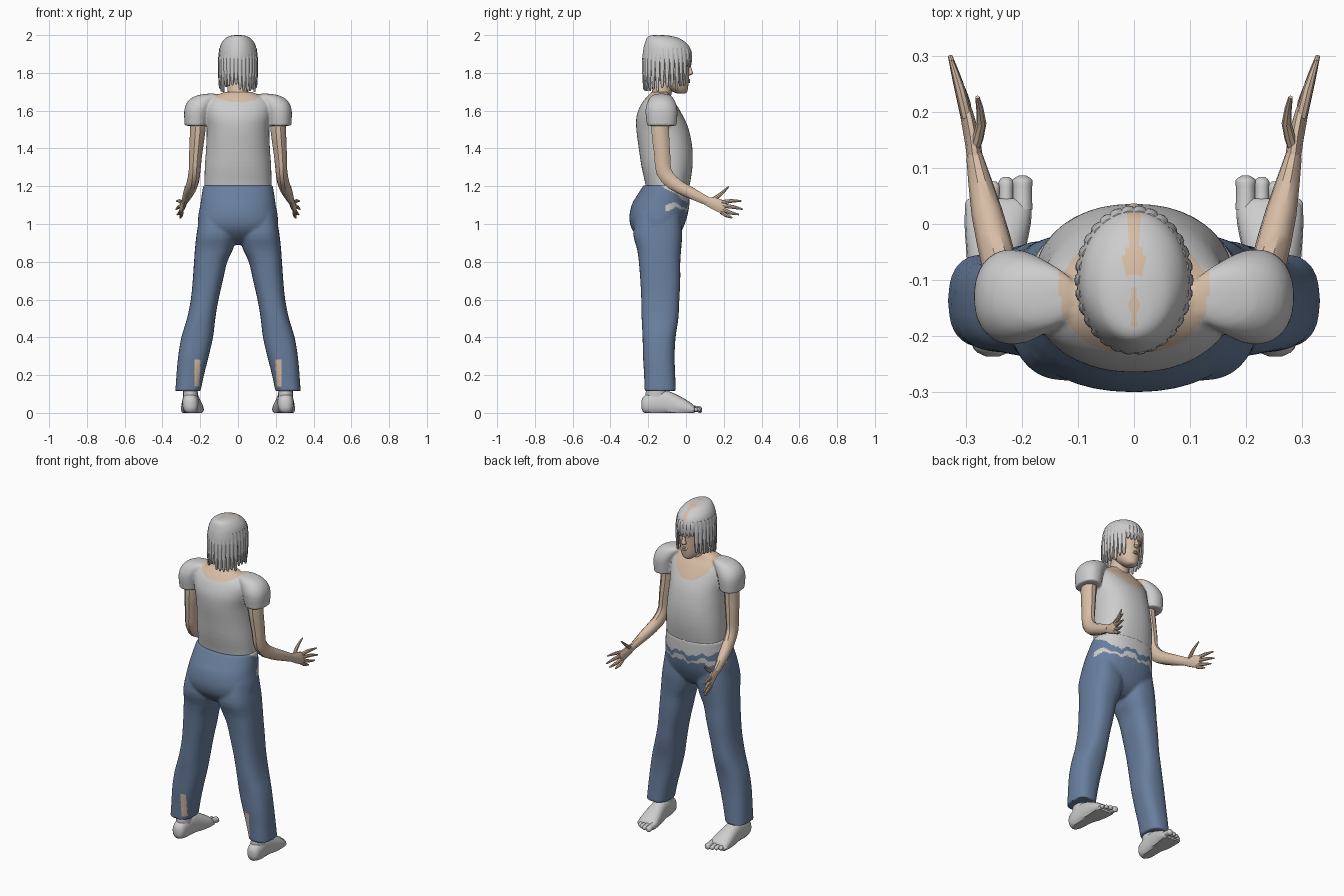
import bpy, bmesh, math, random
from mathutils import Vector

random.seed(4)
cube = bpy.data.objects.get("Cube")
if cube:
    bpy.data.objects.remove(cube, do_unlink=True)


def material(name, rgb):
    m = bpy.data.materials.new(name)
    m.diffuse_color = (*rgb, 1)
    m.use_nodes = True
    m.node_tree.nodes["Principled BSDF"].inputs["Base Color"].default_value = (*rgb, 1)
    return m


GREY = material("light_grey", (0.61, 0.61, 0.61))
SKIN = material("skin", (0.68, 0.51, 0.38))
BLUE = material("denim_blue", (0.14, 0.21, 0.34))
X, Y, Z = Vector((1, 0, 0)), Vector((0, 1, 0)), Vector((0, 0, 1))
parts = []


def smooth_path(rows, steps):
    """Catmull-Rom interpolation of rows of numbers."""
    out = []
    for i in range(len(rows) - 1):
        a, b, c, d = (rows[min(max(i + k, 0), len(rows) - 1)] for k in (-1, 0, 1, 2))
        for s in range(steps):
            t = s / steps
            out.append([0.5 * (2 * q + (r - p) * t + (2 * p - 5 * q + 4 * r - w) * t * t
                               + (3 * q - p - 3 * r + w) * t ** 3) for p, q, r, w in zip(a, b, c, d)])
    return out + [list(rows[-1])]


def sweep(bm, rows, n=16, steps=3, side=1, axis=None, ref=X, power=2.0):
    """Closed tube through rows of (x, y, z, radius along ref, other radius)."""
    rows = smooth_path(rows, steps)
    pts = [Vector(r[:3]) for r in rows]
    rings = []
    for i, r in enumerate(rows):
        t = axis or (pts[min(i + 1, len(pts) - 1)] - pts[max(i - 1, 0)]).normalized()
        u = (ref - t * ref.dot(t)).normalized()
        v = t.cross(u)
        ring = []
        for k in range(n):
            a = 2 * math.pi * k / n
            c, s = math.cos(a), math.sin(a)
            e = 2 / power
            p = (pts[i] + u * math.copysign(abs(c) ** e, c) * max(r[3], 0.001)
                 + v * math.copysign(abs(s) ** e, s) * max(r[4], 0.001))
            ring.append(bm.verts.new((p.x * side, p.y, p.z)))
        rings.append(ring)
    for a, b in zip(rings, rings[1:]):
        for k in range(n):
            bm.faces.new((a[k], a[(k + 1) % n], b[(k + 1) % n], b[k]))
    bm.faces.new(rings[0])
    bm.faces.new(rings[-1])


def slabs(rows):
    """Turn (z, x_min, x_max, y_min, y_max) into sweep rows."""
    return [((b + a) / 2, (c + d) / 2, z, (b - a) / 2, (d - c) / 2) for z, a, b, c, d in rows]


def finish(name, bm, mats, rule=None, voxel=0):
    """Make the object, optionally fuse it, and colour faces by a rule."""
    bmesh.ops.recalc_face_normals(bm, faces=bm.faces[:])
    me = bpy.data.meshes.new(name)
    bm.to_mesh(me)
    bm.free()
    ob = bpy.data.objects.new(name, me)
    bpy.context.scene.collection.objects.link(ob)
    if voxel:
        rm = ob.modifiers.new("fuse", 'REMESH')
        rm.mode, rm.voxel_size = 'VOXEL', voxel
        sm = ob.modifiers.new("relax", 'SMOOTH')
        sm.factor, sm.iterations = 0.5, 8
        dg = bpy.context.evaluated_depsgraph_get()
        ob.data = bpy.data.meshes.new_from_object(ob.evaluated_get(dg))
        ob.modifiers.clear()
        bpy.data.meshes.remove(me)
        ob.data.name = name
    ob.data.materials.clear()
    for m in mats:
        ob.data.materials.append(m)
    for f in ob.data.polygons:
        f.material_index = rule(f.center, f.normal) if rule else 0
    parts.append(ob)
    return ob


# Shirt: torso and puffed sleeves fused, with a scooped neckline
bm = bmesh.new()
sweep(bm, slabs([(z, -w, w, a, b) for z, w, a, b in (
    (1.14, .172, -.21, .0), (1.2, .177, -.213, .018), (1.3, .176, -.235, .034), (1.4, .169, -.25, .034),
    (1.5, .166, -.263, .015), (1.57, .175, -.262, -.015), (1.63, .175, -.24, -.05),
    (1.67, .14, -.21, -.08), (1.70, .07, -.18, -.09))]), n=40, axis=Z, power=2.2)
for s in (1, -1):
    sweep(bm, [(.222, -.128, 1.52, .06, .078), (.216, -.13, 1.6, .069, .085), (.193, -.13, 1.65, .072, .072),
               (.16, -.13, 1.68, .06, .05), (.14, -.13, 1.69, .02, .02)], n=28, side=s, axis=Z, power=2.2)


def neckline(c, n):
    depth = .145 if c.y > -.13 else .06
    return int((c.x / .135) ** 2 + ((c.z - 1.705) / depth) ** 2 < 1)


finish("shirt", bm, [GREY, SKIN], neckline, 0.006)

# Trousers: hips and legs fused, ragged shirt hem in front, torn patch at the calves
bm = bmesh.new()
sweep(bm, slabs([(z, -w, w, a, b) for z, w, a, b in (
    (1.205, .184, -.225, .02), (1.15, .193, -.26, .02), (1.1, .2, -.288, .018), (1.03, .212, -.3, .004),
    (.97, .205, -.285, -.02), (.92, .15, -.24, -.05), (.89, .07, -.19, -.09))]), n=40, axis=Z, power=2.2)
for s in (1, -1):
    sweep(bm, slabs([(1.06, .03, .2, -.26, -.03), (.95, .012, .219, -.28, -.02), (.87, .025, .228, -.26, -.025),
                     (.8, .057, .233, -.25, -.03), (.7, .08, .24, -.242, -.03), (.6, .103, .25, -.237, -.035),
                     (.5, .12, .27, -.235, -.04), (.4, .132, .30, -.23, -.055), (.3, .155, .317, -.228, -.06),
                     (.2, .18, .326, -.222, -.057), (.115, .198, .332, -.22, -.053)]),
          n=28, side=s, axis=Z, power=2.5)


def trousers_rule(c, n):
    wave = .010 * math.sin(45 * c.x) + .006 * math.sin(110 * c.x + 1)
    drop = min(max((c.y + .16) / .15, 0), 1)
    if c.y > -.16 and c.z > 1.215 - .09 * drop + wave * drop:
        return 1
    if c.y > -.11 and abs(c.z - 1.085 - wave) < .011 + .006 * math.sin(38 * c.x):
        return 1
    if n.y < -.1 and .14 < c.z < .28 and abs(abs(c.x) - .213 - (.28 - c.z) * .04) < .015:
        return 2
    return 0


finish("trousers", bm, [BLUE, GREY, SKIN], trousers_rule, 0.0065)

# Neck, head and facial features
bm = bmesh.new()
sweep(bm, [(0, -.145, 1.6, .075, .07), (0, -.135, 1.67, .058, .054), (0, -.11, 1.77, .055, .055)], axis=Z)
finish("neck", bm, [SKIN])
bm = bmesh.new()
sweep(bm, slabs([(z, -w, w, a, b) for z, w, a, b in (
    (1.69, .02, -.045, -.005), (1.70, .036, -.07, .006), (1.73, .058, -.12, .012), (1.77, .07, -.175, .016),
    (1.82, .08, -.2, .018), (1.88, .086, -.212, .02), (1.94, .08, -.2, .0), (1.975, .05, -.17, -.05))]),
    n=24, axis=Z)
finish("head", bm, [SKIN])
bm = bmesh.new()
sweep(bm, [(0, .012, 1.85, .007, .008), (0, .022, 1.815, .010, .011), (0, .023, 1.795, .016, .014),
           (0, .014, 1.786, .008, .006)], n=10, axis=Z)
finish("nose", bm, [SKIN])
bm = bmesh.new()
for z in (1.752, 1.762):
    sweep(bm, [(-.024, .006, z, .002, .002), (0, .015, z, .006, .008), (.024, .006, z, .002, .002)],
          n=8, axis=X, ref=Z)
finish("lips", bm, [SKIN])

# Hair: cap with a parting, then hanging locks
bm = bmesh.new()
sweep(bm, slabs([(z, -w, w, a, b) for z, w, a, b in (
    (1.855, .1, -.228, .028), (1.89, .102, -.23, .03), (1.93, .097, -.225, .022), (1.96, .086, -.217, .0),
    (1.985, .064, -.207, -.04), (1.997, .036, -.19, -.09), (2.0, .01, -.16, -.13))]), n=48, steps=4, axis=Z)


def parting(c, n):
    return int(c.z > 1.9 and ((-.09 < c.y < .03 and abs(c.x) < .008 + max(0, .015 - abs(c.y + .07) * .5))
                              or (-.18 < c.y < -.11 and abs(c.x) < .005)))


finish("hair_cap", bm, [GREY, SKIN], parting)
bm = bmesh.new()
for i in range(30):
    a = 2 * math.pi * (i + .5) / 30
    out = Vector((math.sin(a), math.cos(a), 0))        # angle 0 looks along the face
    front = math.cos(a)
    if front > .8:
        bottom = 1.83 + random.uniform(0, .015)
    elif front > .55:
        bottom = 1.73 + random.uniform(0, .02)
    else:
        bottom = 1.69 + random.uniform(0, .04) + .03 * max(0, -front - .6)
    rows = []
    for t, grow, wide in ((0, .93, .011), (.3, 1.0, .0125), (.7, .99, .0105), (.93, .96, .008), (1, .95, .003)):
        z = 1.93 + (bottom - 1.93) * t
        rows.append((out.x * .1 * grow, -.1 + out.y * .127 * grow, z, wide, .006))
    sweep(bm, rows, n=8, axis=Z, ref=Vector((out.y, -out.x, 0)))
finish("hair_locks", bm, [GREY])

for s, label in ((1, "left"), (-1, "right")):
    # Bare arm, bent at the elbow
    bm = bmesh.new()
    sweep(bm, [(.21, -.13, 1.6, .04, .045), (.213, -.137, 1.5, .041, .049), (.225, -.125, 1.36, .034, .044),
               (.23, -.118, 1.28, .031, .043), (.24, -.07, 1.218, .032, .038), (.262, .02, 1.167, .028, .032),
               (.284, .12, 1.118, .015, .023)], n=10, steps=2, side=s)
    finish(label + "_arm", bm, [SKIN])
    # Hand with spread fingers
    bm = bmesh.new()
    sweep(bm, [(.282, .105, 1.122, .014, .022), (.288, .15, 1.108, .014, .033), (.298, .195, 1.09, .012, .036),
               (.301, .208, 1.085, .008, .03)], n=10, steps=2, side=s)
    for base, mid, tip in (((.298, .19, 1.115), (.31, .24, 1.122), (.326, .292, 1.122)),
                           ((.3, .195, 1.097), (.313, .25, 1.09), (.328, .3, 1.078)),
                           ((.3, .195, 1.078), (.308, .235, 1.06), (.322, .28, 1.05)),
                           ((.298, .185, 1.065), (.3, .215, 1.045), (.306, .245, 1.033)),
                           ((.284, .135, 1.125), (.272, .18, 1.155), (.279, .226, 1.198))):
        sweep(bm, [(*base, .010, .011), (*mid, .009, .010), (*tip, .004, .004)], n=8, steps=2, side=s)
    finish(label + "_hand", bm, [SKIN])
    # Bare foot with ankle and toes
    bm = bmesh.new()
    sweep(bm, [(.252, -.236, .045, .012, .02), (.252, -.222, .045, .034, .044), (.252, -.18, .05, .042, .06),
               (.25, -.12, .052, .044, .068), (.247, -.06, .04, .051, .062), (.243, 0, .025, .059, .045),
               (.241, .035, .016, .058, .03), (.239, .045, .014, .05, .02)],
          n=20, side=s, axis=Y, power=2.3)
    sweep(bm, [(.25, -.155, .04, .04, .06), (.252, -.158, .11, .039, .055), (.255, -.15, .2, .04, .05)],
          side=s, axis=Z)
    for x, y, r in ((.199, .086, .018), (.228, .084, .013), (.251, .076, .012), (.272, .063, .012), (.29, .045, .011)):
        sweep(bm, [(x, y - .06, .024, r, r), (x, y - .025, .02, r * .95, r * .95), (x, y - .008, .017, r, r),
                   (x, y, .015, r * .4, r * .4)], n=10, side=s, axis=Y)
    for v in bm.verts:
        v.co.z = max(v.co.z, 0)
    finish(label + "_foot", bm, [GREY])

# Smooth shading that keeps sharp edges
bpy.ops.object.select_all(action='DESELECT')
for ob in parts:
    ob.select_set(True)
bpy.context.view_layer.objects.active = parts[0]
bpy.ops.object.shade_smooth_by_angle(angle=math.radians(40))
